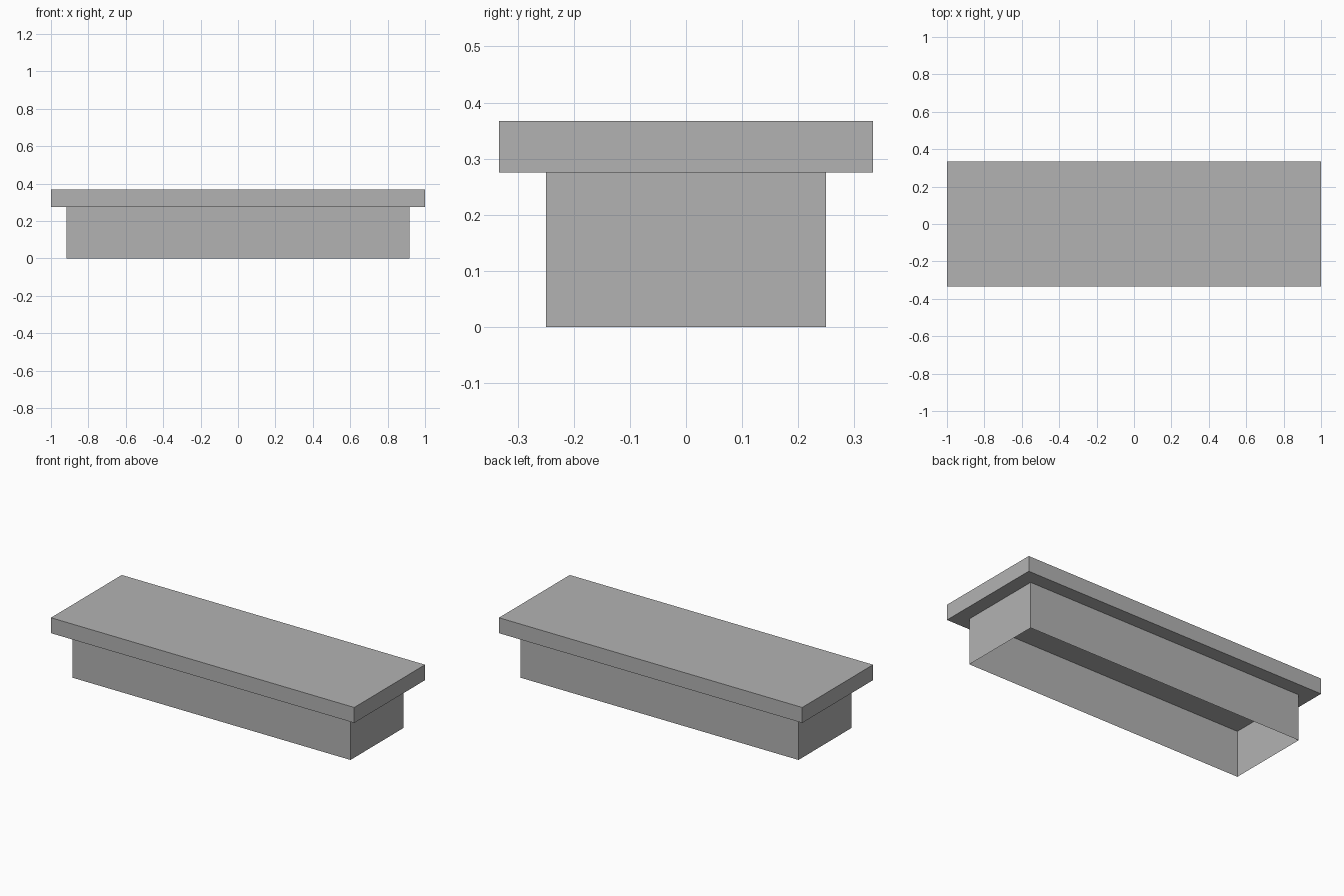
import bpy
import bmesh
from mathutils import Matrix

cube = bpy.data.objects.get("Cube")
if cube:
    bpy.data.objects.remove(cube, do_unlink=True)

# Single flat grey
grey = bpy.data.materials.new("plain grey")
grey.use_nodes = True
colour = (0.45, 0.45, 0.45, 1)
grey.diffuse_color = colour
grey.node_tree.nodes["Principled BSDF"].inputs["Base Color"].default_value = colour


def box(name, width, depth, bottom, top, open_ends=False):
    """Box centred on x and y; open_ends leaves only its four walls."""
    bm = bmesh.new()
    bmesh.ops.create_cube(bm, size=1, matrix=Matrix.Translation((0, 0, (bottom + top) / 2))
                          @ Matrix.Diagonal((width, depth, top - bottom, 1)))
    bm.normal_update()
    if open_ends:
        ends = [f for f in bm.faces if abs(f.normal.z) > 0.5]
        bmesh.ops.delete(bm, geom=ends, context='FACES_ONLY')
    mesh = bpy.data.meshes.new(name)
    bm.to_mesh(mesh)
    bm.free()
    mesh.materials.append(grey)
    obj = bpy.data.objects.new(name, mesh)
    bpy.context.collection.objects.link(obj)
    return obj


# Hollow skirt of thin walls, open underneath
box("base_walls", 1.834, 0.5, 0, 0.275, open_ends=True)
# Solid overhanging slab
box("top_slab", 2, 0.667, 0.275, 0.367)
